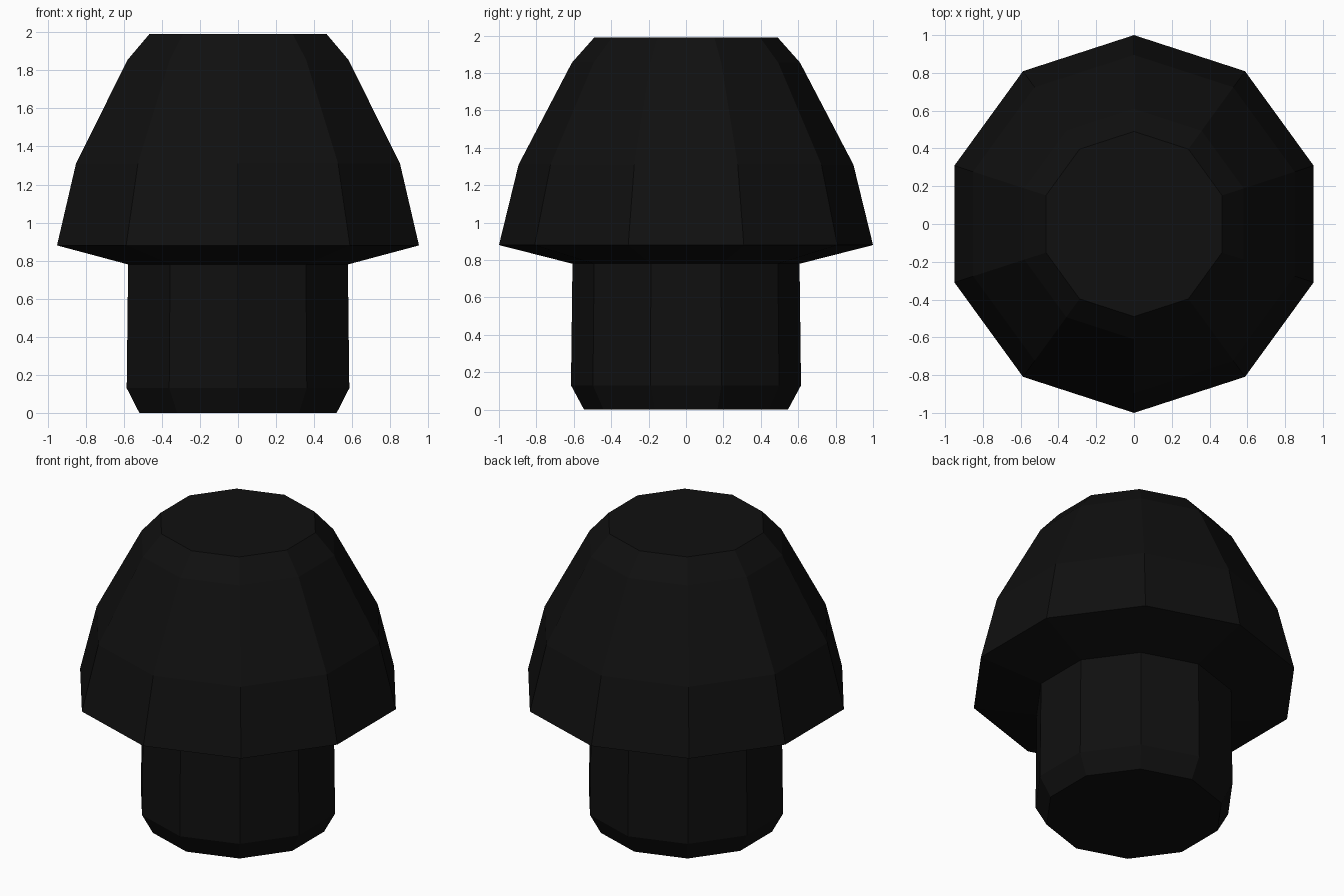
import bpy, bmesh, math

if "Cube" in bpy.data.objects:
    bpy.data.objects.remove(bpy.data.objects["Cube"])

SIDES = 10

black = bpy.data.materials.new("soft_black")
black.diffuse_color = (0.005, 0.005, 0.005, 1)
black.use_nodes = True
black.node_tree.nodes["Principled BSDF"].inputs["Base Color"].default_value = black.diffuse_color


def lathe(name, profile, close_bottom=False, close_top=False):
    """Ten-sided turned part from (radius, height) points, corners on the y axis."""
    bm = bmesh.new()
    rings = []
    for r, z in profile:
        angles = [math.pi / 2 + math.tau * i / SIDES for i in range(SIDES)]
        rings.append([bm.verts.new((r * math.cos(a), r * math.sin(a), z)) for a in angles])
    for low, high in zip(rings, rings[1:]):
        for i in range(SIDES):
            j = (i + 1) % SIDES
            bm.faces.new((low[i], low[j], high[j], high[i]))
    if close_bottom:
        bm.faces.new(rings[0][::-1])
    if close_top:
        bm.faces.new(rings[-1])
    mesh = bpy.data.meshes.new(name)
    bm.to_mesh(mesh)
    bm.free()
    mesh.materials.append(black)
    obj = bpy.data.objects.new(name, mesh)
    bpy.context.collection.objects.link(obj)
    return obj


# Stem with bevelled foot
lathe("stem", [(0.545, 0), (0.615, 0.13), (0.607, 0.78)], close_bottom=True)

# Domed cap with sloping underside and flat top
lathe("cap", [(0.607, 0.78), (1.0, 0.88), (0.895, 1.31), (0.61, 1.855), (0.49, 1.99)],
      close_top=True)
